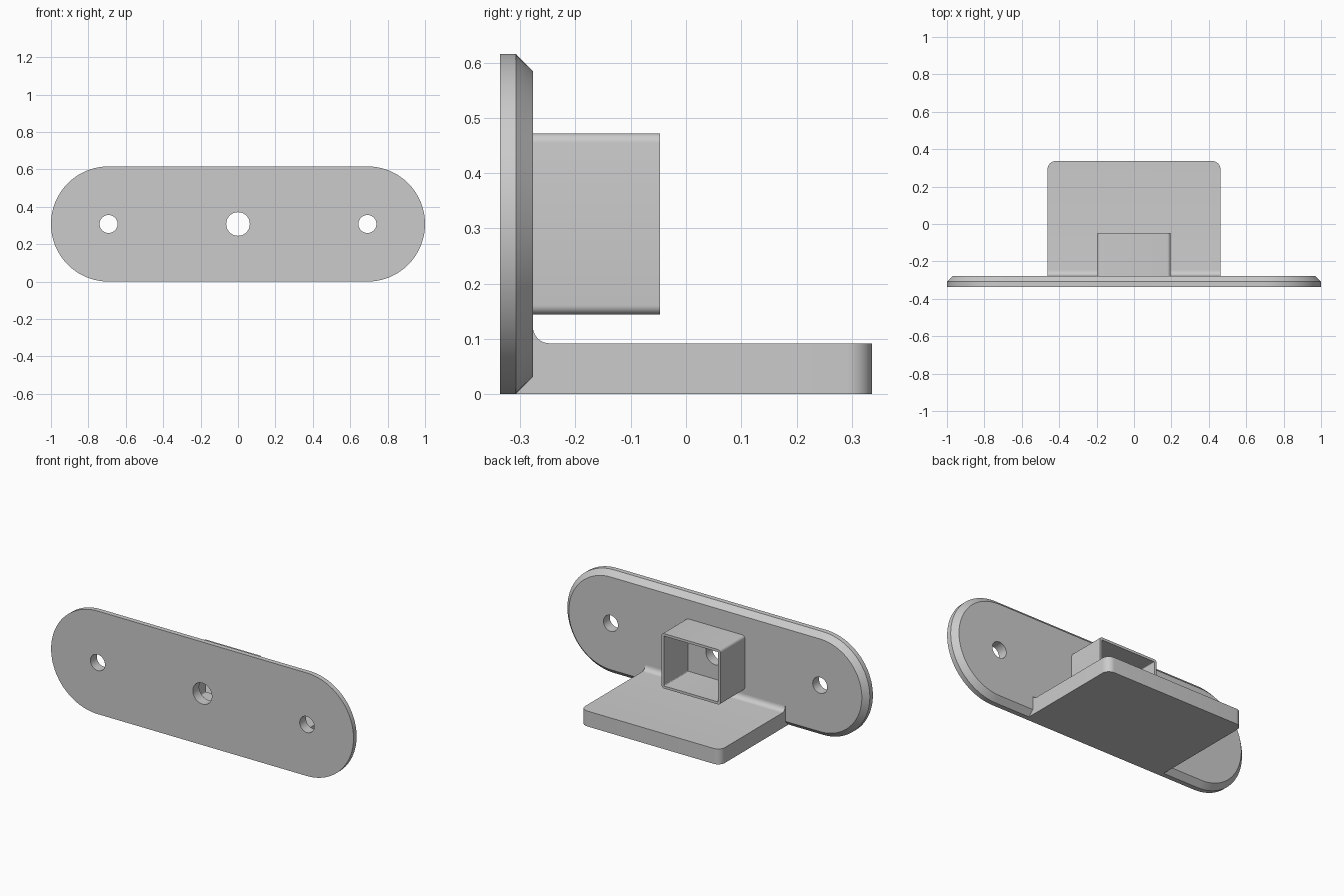
import bpy, bmesh
from math import sin, cos, pi, radians
from mathutils import Matrix

cube = bpy.data.objects.get("Cube")
if cube:
    bpy.data.objects.remove(cube, do_unlink=True)

FRONT, EDGE, BACK, END = -0.337, -0.308, -0.277, 0.337
MID_Z = 0.308

grey = bpy.data.materials.new("plain_grey")
grey.use_nodes = True
colour = (0.6, 0.6, 0.6, 1)
grey.diffuse_color = colour
grey.node_tree.nodes["Principled BSDF"].inputs["Base Color"].default_value = colour


def rounded_rect(half_w, half_h, r, steps):
    """Outline of a rectangle with round corners, as 2D points."""
    pts = []
    corners = ((1, 1), (-1, 1), (-1, -1), (1, -1))
    for i, (sx, sz) in enumerate(corners):
        for k in range(steps + 1):
            a = pi / 2 * (i + k / steps)
            pts.append((sx * (half_w - r) + r * cos(a), sz * (half_h - r) + r * sin(a)))
    return pts


def loft(name, rings, caps=True):
    """Skin a list of equal-length rings of 3D points."""
    bm = bmesh.new()
    loops = [[bm.verts.new(p) for p in ring] for ring in rings]
    n = len(loops[0])
    for a, b in zip(loops, loops[1:]):
        for i in range(n):
            j = (i + 1) % n
            bm.faces.new((a[i], a[j], b[j], b[i]))
    if caps:
        bm.faces.new(loops[0])
        bm.faces.new(loops[-1])
    bmesh.ops.remove_doubles(bm, verts=bm.verts, dist=1e-5)
    bmesh.ops.recalc_face_normals(bm, faces=bm.faces)
    return finish(name, bm)


def finish(name, bm):
    mesh = bpy.data.meshes.new(name)
    bm.to_mesh(mesh)
    bm.free()
    mesh.materials.append(grey)
    obj = bpy.data.objects.new(name, mesh)
    bpy.context.collection.objects.link(obj)
    return obj


def activate(obj):
    bpy.ops.object.select_all(action='DESELECT')
    obj.select_set(True)
    bpy.context.view_layer.objects.active = obj


def upright(outline, y, z):
    return [(x, y, z + h) for x, h in outline]


# Wall plate: pill outline, chamfered towards the back
def pill(inset):
    r = 0.308 - inset
    return rounded_rect(1 - inset, r, r, 24)


plate = loft("wall_plate", [upright(pill(0), FRONT, MID_Z),
                            upright(pill(0), EDGE, MID_Z),
                            upright(pill(EDGE * -1 + BACK), BACK, MID_Z)])

# Three through holes: two screw holes and a larger centre hole
bm = bmesh.new()
for x, r in ((-0.692, 0.048), (0, 0.063), (0.692, 0.048)):
    bmesh.ops.create_cone(bm, cap_ends=True, segments=48, radius1=r, radius2=r, depth=0.2,
                          matrix=Matrix.Translation((x, -0.307, MID_Z))
                          @ Matrix.Rotation(pi / 2, 4, 'X'))
cutter = finish("hole_cutter", bm)
cutter.hide_render = True
mod = plate.modifiers.new("holes", 'BOOLEAN')
mod.object = cutter
mod.solver = 'EXACT'
activate(plate)
bpy.ops.object.modifier_apply(modifier=mod.name)
bpy.data.objects.remove(cutter, do_unlink=True)

# Square socket: thin-walled tube open at the back
outer = rounded_rect(0.195, 0.164, 0.017, 6)
inner = rounded_rect(0.18, 0.149, 0.004, 6)
TUBE_END = -0.047
socket = loft("socket_tube", [upright(outer, BACK - 0.01, MID_Z),
                              upright(outer, TUBE_END, MID_Z),
                              upright(inner, TUBE_END, MID_Z),
                              upright(inner, BACK - 0.01, MID_Z)], caps=False)

# Shelf: side profile with a fillet against the plate, far corners rounded
TOP, FILLET = 0.092, 0.03
profile = [(EDGE, 0), (END, 0), (END, TOP)]
for k in range(9):
    a = -pi / 2 * (1 + k / 8)
    profile.append((BACK + FILLET + FILLET * cos(a), TOP + FILLET + FILLET * sin(a)))
profile.append((EDGE, TOP + FILLET))
shelf = loft("shelf", [[(x, y, z) for y, z in profile] for x in (-0.4625, 0.4625)])
bm = bmesh.new()
bm.from_mesh(shelf.data)
corners = [e for e in bm.edges
           if all(v.co.y > END - 0.001 for v in e.verts)
           and abs(e.verts[0].co.z - e.verts[1].co.z) > 0.05]
bmesh.ops.bevel(bm, geom=corners, offset=0.045, segments=10, profile=0.5, affect='EDGES')
bm.to_mesh(shelf.data)
bm.free()

for obj in (plate, socket, shelf):
    activate(obj)
    bpy.ops.object.shade_smooth_by_angle(angle=radians(30))
